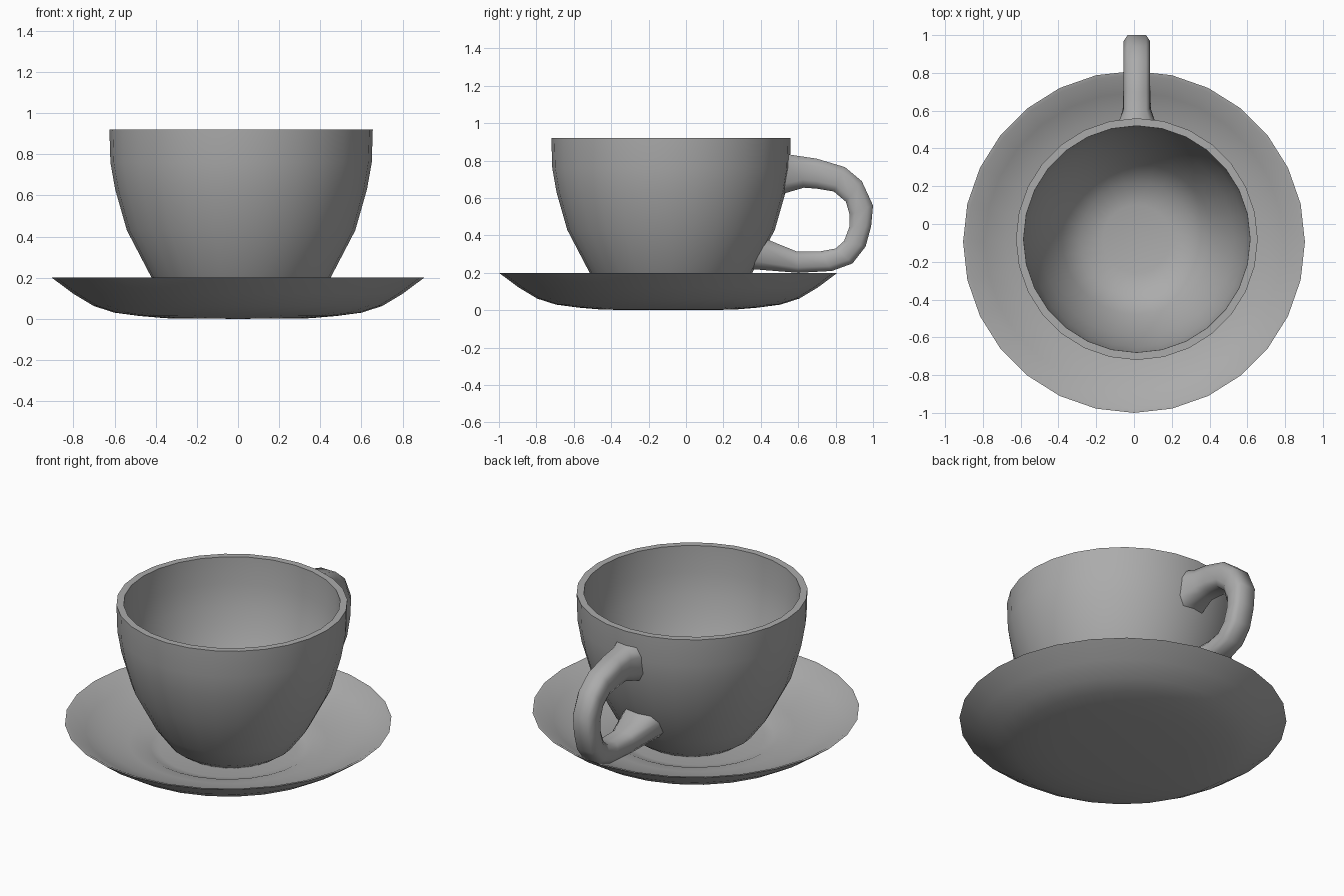
import bpy, bmesh, math
from mathutils import Vector

cube = bpy.data.objects.get("Cube")
if cube:
    bpy.data.objects.remove(cube, do_unlink=True)

SIDES = 28

# One plain grey ceramic
grey = bpy.data.materials.new("grey_ceramic")
grey.use_nodes = True
colour = (0.41, 0.41, 0.41, 1)
grey.diffuse_color = colour
grey.node_tree.nodes["Principled BSDF"].inputs["Base Color"].default_value = colour


def finish(name, bm, angle):
    bmesh.ops.recalc_face_normals(bm, faces=bm.faces)
    mesh = bpy.data.meshes.new(name)
    bm.to_mesh(mesh)
    bm.free()
    mesh.materials.append(grey)
    obj = bpy.data.objects.new(name, mesh)
    bpy.context.collection.objects.link(obj)
    bpy.ops.object.select_all(action="DESELECT")
    obj.select_set(True)
    bpy.context.view_layer.objects.active = obj
    bpy.ops.object.shade_smooth_by_angle(angle=math.radians(angle))
    return obj


def bridge(bm, rings):
    for a, b in zip(rings, rings[1:]):
        n = max(len(a), len(b))
        for i in range(n):
            j = (i + 1) % n
            if len(a) == 1:
                bm.faces.new((a[0], b[i], b[j]))
            elif len(b) == 1:
                bm.faces.new((a[i], b[0], a[j]))
            else:
                bm.faces.new((a[i], b[i], b[j], a[j]))


def lathe(name, profile, x, y):
    """Spin a closed radius/height profile around the vertical axis."""
    bm = bmesh.new()
    rings = []
    for r, z in profile:
        count = SIDES if r else 1
        turns = [math.tau * i / SIDES for i in range(count)]
        rings.append([bm.verts.new((x + r * math.cos(t), y + r * math.sin(t), z))
                      for t in turns])
    bridge(bm, rings)
    return finish(name, bm, 40)


# Saucer: underside out to the rim, then back down to the well
lathe("saucer", [(0, 0), (.35, .003), (.48, .014), (.6, .03), (.7, .062),
                 (.8, .122), (.905, .2), (.885, .197), (.79, .143), (.68, .1),
                 (.55, .072), (.47, .062), (.43, .043), (.38, .032), (0, .03)],
      0, -.095)

# Cup: foot up the outside, over the flat rim, down the inside
lathe("cup", [(0, .035), (.28, .035), (.35, .085), (.435, .2), (.555, .43),
              (.612, .63), (.635, .76), (.64, .92), (.6, .92), (.595, .76),
              (.572, .63), (.515, .43), (.4, .22), (.3, .11), (.18, .085), (0, .08)],
      .015, -.08)

# Handle: outer point, inner point (y, z) and half width at each section
sections = [
    ((.54, .835), (.51, .62), .1),
    ((.6, .825), (.63, .655), .07),
    ((.7, .81), (.7, .65), .07),
    ((.85, .765), (.79, .635), .07),
    ((.94, .69), (.855, .58), .07),
    ((1, .56), (.875, .51), .07),
    ((.99, .45), (.875, .45), .07),
    ((.96, .34), (.845, .37), .07),
    ((.89, .25), (.8, .33), .07),
    ((.78, .21), (.72, .315), .07),
    ((.6, .2), (.59, .315), .075),
    ((.35, .22), (.43, .38), .12),
]
octagon = [(.7, 1), (1, .5), (1, -.5), (.7, -1),
           (-.7, -1), (-1, -.5), (-1, .5), (-.7, 1)]
bm = bmesh.new()
rings = []
for outer, inner, width in sections:
    o, i = Vector((.015, *outer)), Vector((.015, *inner))
    middle, half = (o + i) / 2, (o - i) / 2
    rings.append([bm.verts.new(middle + half * v + Vector((width * u, 0, 0)))
                  for u, v in octagon])
bridge(bm, rings)
bm.faces.new(rings[0])
bm.faces.new(rings[-1])
finish("handle", bm, 65)
